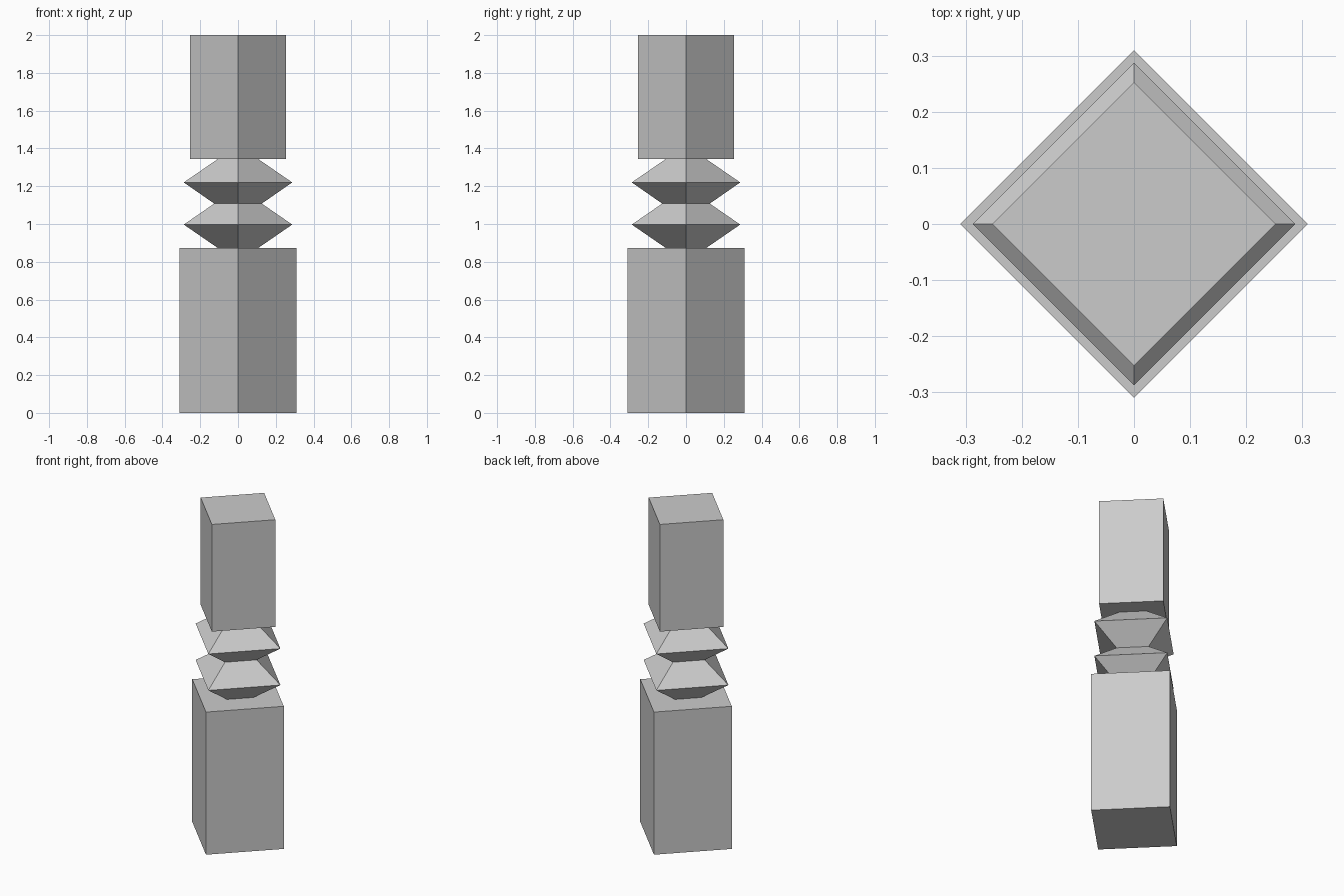
import bpy, bmesh
from math import cos, sin, pi

if "Cube" in bpy.data.objects:
    bpy.data.objects.remove(bpy.data.objects["Cube"])

SIDES = 4

# Outline as (corner radius, height): plinth, two pinched collars, top block
PROFILE = [
    (0.31, 0.0), (0.31, 0.873),
    (0.107, 0.873), (0.287, 0.997), (0.126, 1.108), (0.287, 1.22), (0.107, 1.344),
    (0.253, 1.344), (0.253, 2.0),
]


def turned_post(name, profile, sides):
    bm = bmesh.new()
    rings = [[bm.verts.new((r * cos(2 * pi * i / sides), r * sin(2 * pi * i / sides), z))
              for i in range(sides)] for r, z in profile]
    for low, high in zip(rings, rings[1:]):
        for i in range(sides):
            j = (i + 1) % sides
            bm.faces.new((low[i], low[j], high[j], high[i]))
    # Closed ends
    bm.faces.new(rings[0][::-1])
    bm.faces.new(rings[-1])
    mesh = bpy.data.meshes.new(name)
    bm.to_mesh(mesh)
    bm.free()
    obj = bpy.data.objects.new(name, mesh)
    bpy.context.collection.objects.link(obj)
    return obj


# Square post with its corners on the x and y axes
turned_post("carved_post", PROFILE, SIDES)
